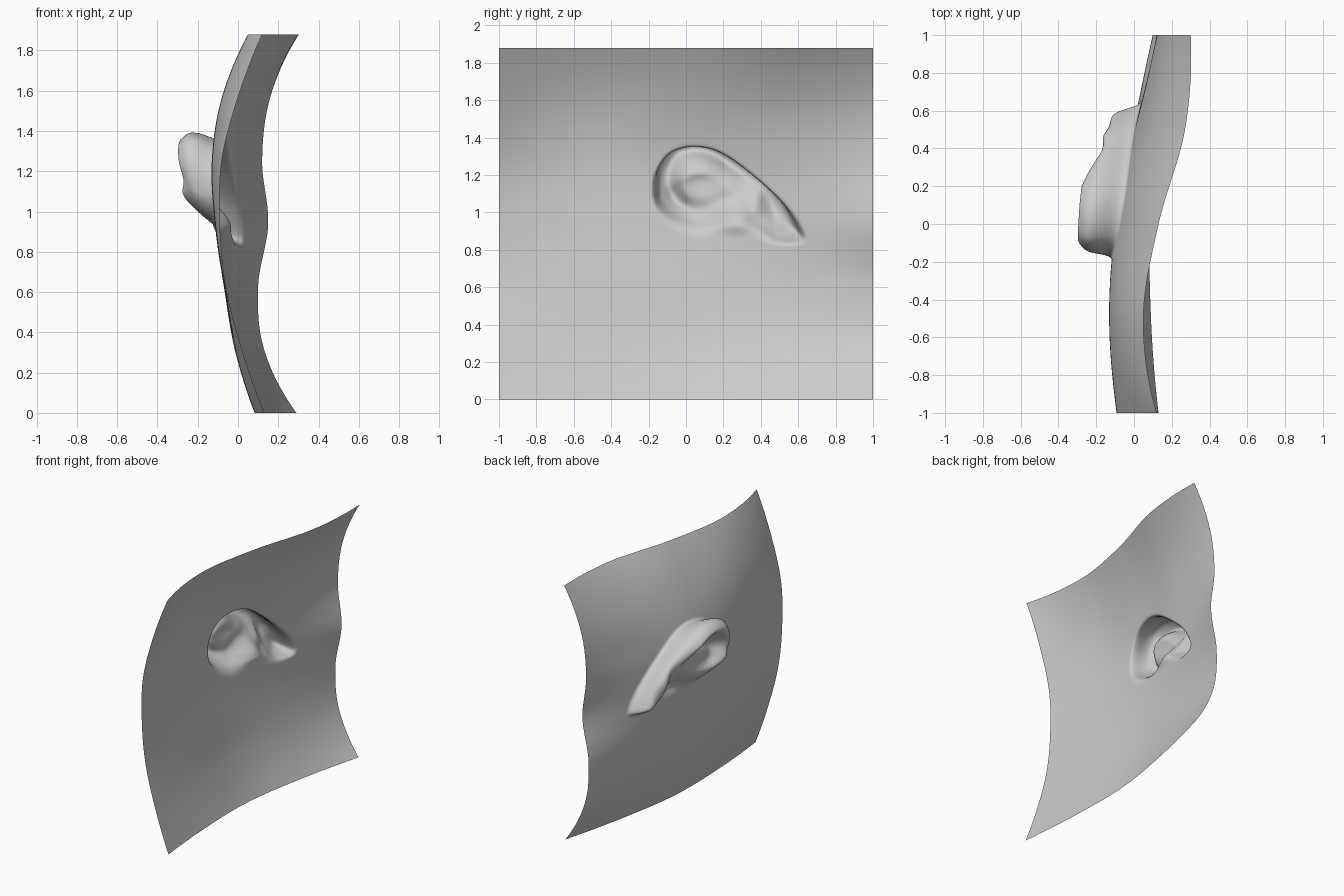
import bpy, bmesh, math

if "Cube" in bpy.data.objects:
    bpy.data.objects.remove(bpy.data.objects["Cube"])

NY, NZ, H = 260, 244, 1.88

# Sheet depth (x) at 5 stations along y, 7 stations along z
BASE = [[.13, .02, -.06, -.09, -.08, .00, .12],
        [.09, -.01, -.07, -.115, -.13, -.08, .05],
        [.09, -.01, -.06, -.09, -.09, -.01, .13],
        [.17, .05, .00, .00, .02, .10, .27],
        [.29, .13, .10, .15, .12, .16, .30]]
# Ear outline and fold lines in (y, z)
OUTLINE = [(.02, .86), (-.10, .93), (-.17, 1.04), (-.175, 1.17), (-.13, 1.27), (-.06, 1.33),
           (.06, 1.35), (.2, 1.31), (.38, 1.18), (.54, 1.03), (.63, .89), (.62, .84),
           (.52, .83), (.42, .84), (.28, .85), (.14, .85)]
FOLD = [(-.06, 1.07), (.0, 1.03), (.10, 1.01), (.2, 1.03), (.29, 1.04), (.35, 1.0), (.38, .93)]
SCAPHA = [(-.08, 1.12), (0, 1.17), (.13, 1.18), (.27, 1.13), (.38, 1.04)]
RIM = [(-.3, -.28), (-.18, -.295), (-.08, -.31), (.2, -.295), (.4, -.225), (.62, -.145), (.8, -.1)]


def spline(v, t):
    """Catmull-Rom through a list of numbers, t in 0..len-1."""
    i = min(int(t), len(v) - 2)
    u = t - i
    b, c = v[i], v[i + 1]
    a = v[i - 1] if i else 3 * b - 3 * c + v[i + 2]
    d = v[i + 2] if i + 2 < len(v) else 3 * c - 3 * b + a
    return b + .5 * u * (c - a + u * (2 * a - 5 * b + 4 * c - d + u * (3 * (b - c) + d - a)))


def dense(pts, closed=False, n=5):
    p = pts[-2:] + pts + pts[:3] if closed else pts
    lo, hi = (2, 2 + len(pts)) if closed else (0, len(pts) - 1)
    ts = [lo + k / n for k in range((hi - lo) * n + 1)]
    return [(spline([q[0] for q in p], t), spline([q[1] for q in p], t)) for t in ts]


def dist(pts, y, z):
    best = 9.0
    for (a, b), (c, d) in zip(pts, pts[1:]):
        ey, ez = c - a, d - b
        t = max(0, min(1, ((y - a) * ey + (z - b) * ez) / (ey * ey + ez * ez + 1e-12)))
        best = min(best, (y - a - t * ey) ** 2 + (z - b - t * ez) ** 2)
    return math.sqrt(best)


def inside(pts, y, z):
    r = False
    for (a, b), (c, d) in zip(pts, pts[1:]):
        if (b > z) != (d > z) and y < (c - a) * (z - b) / (d - b) + a:
            r = not r
    return r


def step(a, b, x):
    t = max(0, min(1, (x - a) / (b - a)))
    return t * t * (3 - 2 * t)


def bump(d, s):
    return math.exp(-(d / s) ** 2)


def rim_x(y):
    for (a, p), (b, q) in zip(RIM, RIM[1:]):
        if y <= b:
            return p + (q - p) * (y - a) / (b - a)
    return RIM[-1][1]


outline, fold, scapha = dense(OUTLINE, True), dense(FOLD), dense(SCAPHA)


def ear_height(y, z, base):
    if not (-.22 < y < .7 and .78 < z < 1.4) or not inside(outline, y, z):
        return 0.0
    d = dist(outline, y, z)
    root = step(.36, .48, y)                       # front root of the outer rim
    low = (1 - step(.88, 1.08, z)) * (1 - root)    # lower edge melts into the sheet
    w = 1 + 2.2 * low
    wall = .62 * step(0, .045 * w, d) + .38 * step(0, .11 * w, d)
    full = base - rim_x(y)
    hollow = 1 - .5 * step(.085, .18, d) * (1 - .6 * root)
    body = .15 + .85 * step(.80, 1.2, z)
    stem = 1 - .75 * (1 - step(.82, 1.05, z)) * (1 - step(.44, .6, y))
    h = full * wall * hollow * (root * stem + (1 - root) * body)
    soft = step(.04, .13, d)
    h += soft * .035 * bump(dist(fold, y, z), .04)
    h -= soft * .025 * bump(dist(scapha, y, z), .04)
    bowl = bump(math.hypot((y - .26) / 1.5, z - .95), .085)
    return h - step(0, .12, d) * .075 * bowl * (1 - root)


# Skin sheet with the ear raised out of it
bm = bmesh.new()
grid, ear = [], []
for i in range(NY + 1):
    y = -1 + 2 * i / NY
    col = [spline([r[k] for r in BASE], (y + 1) * 2) for k in range(7)]
    line = []
    for j in range(NZ + 1):
        z = H * j / NZ
        base = spline(col, 6 * z / H)
        h = ear_height(y, z, base)
        # upper rim flares outwards over the sheet
        lean = step(0, .15, h) * step(.95, 1.3, z + .35 * max(y, 0))
        v = bm.verts.new((base - h, y - .02 * lean * (1 - step(-.15, .1, y)), z + .085 * lean))
        if -.24 < y < .72 and .76 < z < 1.42:
            ear.append(v)
        line.append(v)
    grid.append(line)
for i in range(NY):
    for j in range(NZ):
        bm.faces.new((grid[i][j], grid[i][j + 1], grid[i + 1][j + 1], grid[i + 1][j]))
for _ in range(5):
    bmesh.ops.smooth_vert(bm, verts=ear, factor=.5, use_axis_x=True, use_axis_y=True, use_axis_z=True)
bm.normal_update()
if grid[20][100].normal.x > 0:
    bmesh.ops.reverse_faces(bm, faces=bm.faces[:])
for f in bm.faces:
    f.smooth = True

mesh = bpy.data.meshes.new("ear_sheet")
bm.to_mesh(mesh)
bm.free()
bpy.context.collection.objects.link(bpy.data.objects.new("ear_sheet", mesh))
